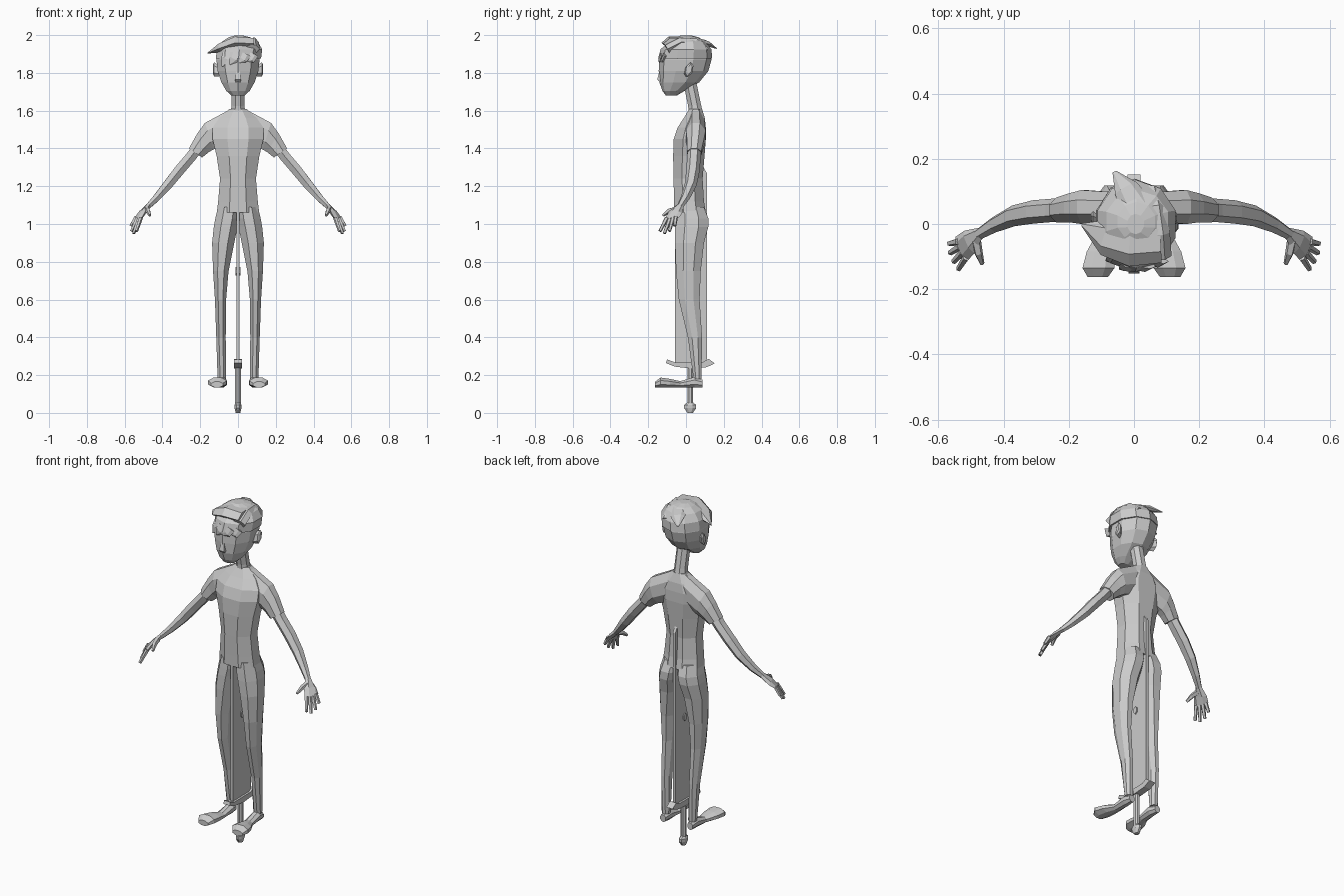
import bpy, bmesh, math
from mathutils import Vector as V

grey = bpy.data.materials.new("plain_grey")
grey.diffuse_color = (0.6, 0.6, 0.6, 1)


def finish(name, bm):
    bmesh.ops.recalc_face_normals(bm, faces=bm.faces[:])
    me = bpy.data.meshes.new(name)
    bm.to_mesh(me)
    bm.free()
    me.materials.append(grey)
    ob = bpy.data.objects.new(name, me)
    bpy.context.collection.objects.link(ob)
    return ob


def ring(c, u, v, n=8):
    """Flat-sided ring about c whose half extents are u and v."""
    c, u, v = V(c), V(u), V(v)
    k = 1 / math.cos(math.pi / n)
    return [c + (u * math.cos(a) + v * math.sin(a)) * k
            for a in ((i + .5) * 2 * math.pi / n for i in range(n))]


def loft(name, rings, side=1):
    bm = bmesh.new()
    rows = [[bm.verts.new((p.x * side, p.y, p.z)) for p in r] for r in rings]
    n = len(rows[0])
    for a, b in zip(rows, rows[1:]):
        for i in range(n):
            j = (i + 1) % n
            bm.faces.new((a[i], a[j], b[j], b[i]))
    bm.faces.new(rows[0])
    bm.faces.new(rows[-1])
    return finish(name, bm)


def stack(name, rows, side=1, n=8):
    """Rows of z, x min, x max, y min, y max."""
    return loft(name, [ring(((a + b) / 2, (c + d) / 2, z), ((b - a) / 2, 0, 0),
                            (0, (d - c) / 2, 0), n) for z, a, b, c, d in rows], side)


def tube(name, pts, side=1, n=6, flat=1.0, ref=(0, 1, 0)):
    """Points of x, y, z, radius; flat scales the thickness across ref."""
    P = [V(p[:3]) for p in pts]
    out = []
    for i, p in enumerate(P):
        d = (P[min(i + 1, len(P) - 1)] - P[max(i - 1, 0)]).normalized()
        u = d.cross(V(ref)).normalized()
        v = u.cross(d)
        r = pts[i][3]
        out.append(ring(p, u * r * flat, v * r, n))
    return loft(name, out, side)


def slab(name, outline, half):
    """Side outline of (y, z) points thickened along x."""
    return loft(name, [[V((x, y, z)) for y, z in outline] for x in (-half, half)])


# Torso of the shirt
stack("shirt", [
    (1.06, -.112, .112, -.062, .105), (1.12, -.105, .105, -.063, .095),
    (1.24, -.095, .095, -.066, .088), (1.36, -.113, .113, -.068, .098),
    (1.45, -.135, .135, -.065, .105), (1.51, -.135, .135, -.045, .105),
    (1.56, -.10, .10, -.012, .10), (1.61, -.045, .045, .018, .085)])

# Neck and head
tube("neck", [(0, .055, 1.56, .04), (0, .045, 1.63, .034), (0, .02, 1.75, .034)], n=8)
stack("head", [
    (1.68, -.035, .035, -.105, -.05), (1.705, -.062, .062, -.122, -.01),
    (1.75, -.088, .088, -.136, .065), (1.81, -.108, .108, -.138, .112),
    (1.87, -.114, .114, -.136, .128), (1.93, -.10, .10, -.115, .115)], n=10)
loft("nose", [ring((0, -.134, 1.815), (.008, 0, 0), (0, .006, 0), 4),
              ring((0, -.135, 1.765), (.017, 0, 0), (0, .017, 0), 4),
              ring((0, -.13, 1.75), (.012, 0, 0), (0, .008, 0), 4)])

# Hair: cap, swept quiff, ridge, back tuft and fringe locks
stack("hair_cap", [
    (1.875, -.117, .122, -.141, .132), (1.925, -.112, .128, -.128, .128),
    (1.965, -.085, .105, -.085, .10), (1.988, -.05, .065, -.05, .065),
    (1.997, -.02, .03, -.03, .03)], n=10)
tube("hair_quiff", [(.08, -.05, 1.955, .06), (-.01, -.055, 1.96, .065),
                    (-.085, -.04, 1.935, .05), (-.16, -.002, 1.905, .004)], flat=.5)
tube("hair_ridge", [(.075, -.10, 1.925, .035), (.07, -.03, 1.962, .035),
                    (.06, .05, 1.962, .03), (.05, .11, 1.92, .02)],
     flat=.7, ref=(1, 0, 0))
tube("hair_tuft", [(.01, .05, 1.97, .045), (-.025, .11, 1.957, .033),
                   (-.06, .16, 1.93, .006)], flat=.4, ref=(1, 0, 0))
for x, y, tip in ((-.07, -.112, 1.835), (-.03, -.137, 1.845),
                  (.015, -.137, 1.855), (.055, -.122, 1.865)):
    tube("fringe_lock", [(x + .02, y + .012, 1.90, .03), (x + .008, y, 1.872, .024),
                         (x - .014, y - .002, tip, .003)], flat=.35, ref=(1, 0, 0))

for s, tag in ((1, "left"), (-1, "right")):
    # Ear
    loft(tag + "_ear", [ring((.10, .005, 1.81), (0, .014, 0), (0, .004, .026), 6),
                        ring((.126, .018, 1.818), (0, .018, 0), (0, .006, .033), 6),
                        ring((.132, .02, 1.82), (0, .01, 0), (0, .004, .022), 6)], s)

    # Sleeve
    loft(tag + "_sleeve", [
        ring(((a + c) / 2, y, (b + d) / 2), ((a - c) / 2, 0, (b - d) / 2), (0, h, 0))
        for a, b, c, d, y, h in ((.045, 1.605, .07, 1.42, .052, .045),
                                 (.175, 1.535, .13, 1.395, .052, .052),
                                 (.215, 1.48, .155, 1.38, .05, .045),
                                 (.26, 1.40, .19, 1.352, .043, .038))], s)

    # Arm, palm, fingers and thumb
    tube(tag + "_arm", [(.20, .045, 1.42, .032), (.25, .042, 1.355, .031),
                        (.31, .037, 1.285, .031), (.37, .025, 1.21, .028),
                        (.43, -.003, 1.14, .021), (.477, -.032, 1.092, .015)], s, flat=.9)
    loft(tag + "_palm", [ring(c, u, v, 6) for c, u, v in (
        ((.472, -.029, 1.098), (.010, 0, .008), (-.004, -.015, .005)),
        ((.505, -.055, 1.062), (.011, 0, .008), (-.013, -.030, .005)),
        ((.530, -.077, 1.028), (.008, 0, .005), (-.015, -.033, -.004)))], s)
    for k, t in (((.515, -.102, 1.032), (.538, -.138, .962)),
                 ((.525, -.086, 1.028), (.553, -.115, .950)),
                 ((.534, -.070, 1.030), (.564, -.088, .962)),
                 ((.540, -.054, 1.038), (.567, -.060, .990))):
        tube(tag + "_finger", [k + (.0095,), t + (.007,)], s, n=5)
    tube(tag + "_thumb", [(.485, -.05, 1.08, .013), (.477, -.09, 1.07, .011),
                          (.466, -.122, 1.045, .006)], s, n=5, ref=(1, 0, 0))

    # Trouser leg
    stack(tag + "_trouser_leg", [
        (1.09, -.01, .106, -.052, .095), (1.03, -.008, .12, -.056, .118),
        (.985, .002, .128, -.058, .118), (.90, .02, .137, -.058, .095),
        (.75, .05, .132, -.053, .078), (.60, .063, .122, -.038, .072),
        (.40, .065, .115, .010, .085), (.18, .063, .108, .040, .082)], s)

    # Shoe
    loft(tag + "_shoe", [
        ring(((a + b) / 2, y, (.135 + z) / 2), ((b - a) / 2, 0, 0),
             (0, 0, (z - .135) / 2))
        for y, a, b, z in ((.088, .07, .105, .175), (.045, .06, .112, .19),
                           (-.03, .063, .115, .168), (-.085, .058, .145, .18),
                           (-.135, .06, .158, .187), (-.163, .08, .142, .165))], s)

# Sword standing between the legs
slab("blade", [(-.057, .26), (.025, .25), (.11, .26), (.11, 1.27), (.025, 1.42),
               (-.057, 1.22)], .008)
slab("guard", [(-.10, .283), (-.106, .264), (-.06, .245), (.025, .235), (.11, .242),
               (.152, .262), (.12, .286), (.09, .270), (-.06, .268)], .020)
tube("grip", [(0, .022, .03, .015), (0, .022, .26, .015)], n=8)
stack("pommel", [(0, -.012, .012, .008, .036), (.025, -.018, .018, -.01, .054),
                 (.042, -.018, .018, -.01, .054), (.055, -.012, .012, .006, .038)])
loft("blade_stud", [ring((x, .025, .75), (0, .013, 0), (0, 0, .02), 6)
                    for x in (-.014, .014)])
